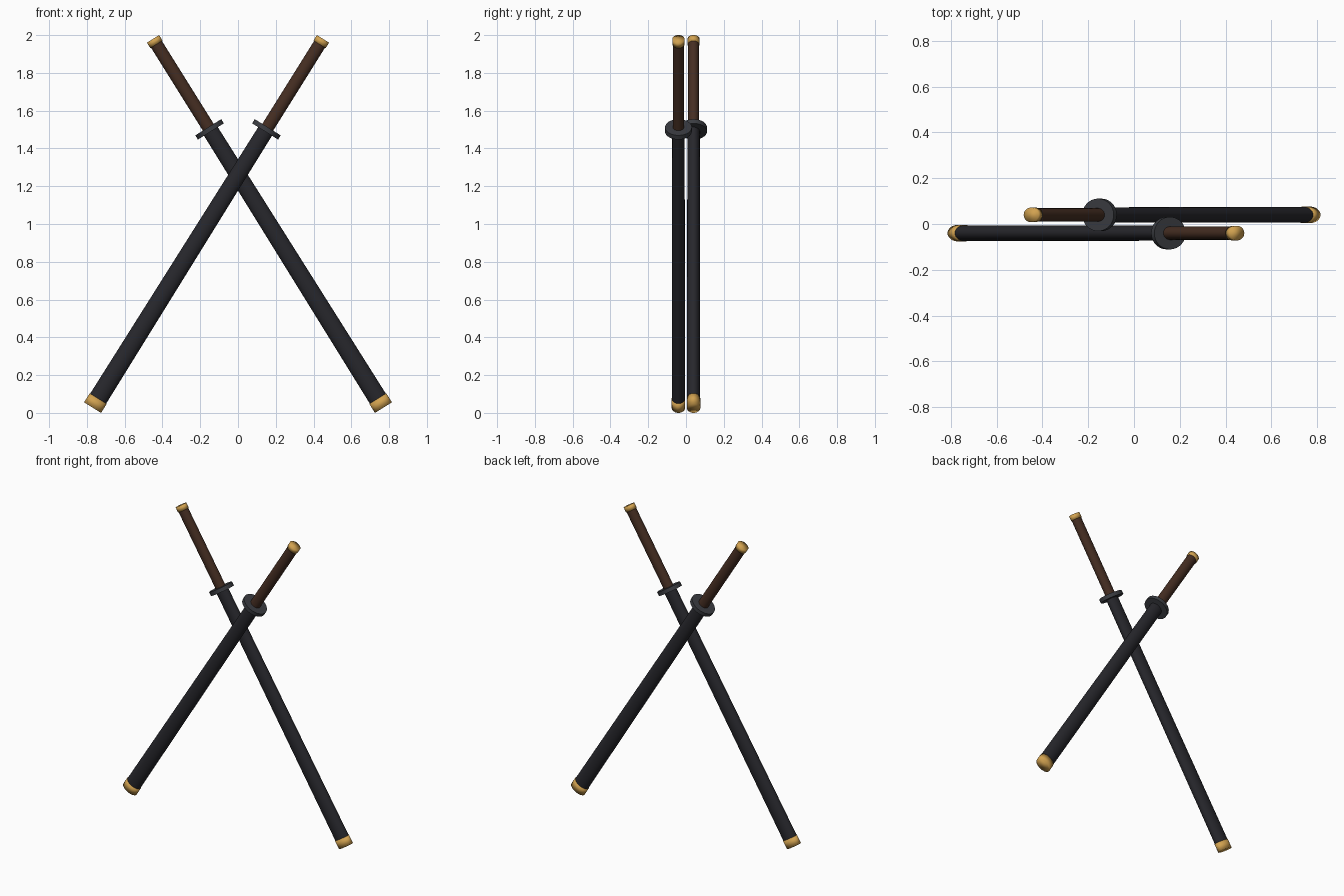
import bpy, bmesh, math
from mathutils import Matrix, Vector

if "Cube" in bpy.data.objects:
    bpy.data.objects.remove(bpy.data.objects["Cube"])

TILT = math.radians(32)


def material(name, rgb):
    m = bpy.data.materials.new(name)
    m.diffuse_color = (*rgb, 1)
    m.use_nodes = True
    m.node_tree.nodes["Principled BSDF"].inputs["Base Color"].default_value = m.diffuse_color
    return m


BLACK = material("black_lacquer", (0.020, 0.020, 0.025))
BROWN = material("brown_wrap", (0.060, 0.027, 0.016))
GOLD = material("gold", (0.64, 0.36, 0.08))
IRON = material("dark_iron", (0.043, 0.046, 0.054))


def oval_rod(name, s0, s1, r0, r1, mat, angle, place):
    """Closed oval rod along the sword axis; r0 and r1 are (in-plane, depth) radii."""
    bm = bmesh.new()
    n = 32
    rings = []
    for s, (rx, ry) in ((s0, r0), (s1, r1)):
        rings.append([bm.verts.new((rx * math.cos(2 * math.pi * i / n),
                                    ry * math.sin(2 * math.pi * i / n), s)) for i in range(n)])
    for i in range(n):
        j = (i + 1) % n
        bm.faces.new((rings[0][i], rings[0][j], rings[1][j], rings[1][i]))
    bm.faces.new(rings[0][::-1])
    bm.faces.new(rings[1])
    mesh = bpy.data.meshes.new(name)
    bm.to_mesh(mesh)
    bm.free()
    mesh.materials.append(mat)
    ob = bpy.data.objects.new(name, mesh)
    bpy.context.collection.objects.link(ob)
    ob.matrix_world = place
    bpy.context.view_layer.objects.active = ob
    ob.select_set(True)
    bpy.ops.object.shade_smooth_by_angle(angle=math.radians(angle))
    ob.select_set(False)


# Parts along the axis: name, start, end, start radii, end radii, material, smoothing angle
PARTS = [
    ("scabbard_tip", 0.0, 0.056, (0.053, 0.036), (0.053, 0.036), GOLD, 120),
    ("scabbard", 0.05, 1.728, (0.050, 0.0345), (0.043, 0.033), BLACK, 35),
    ("guard", 1.724, 1.75, (0.081, 0.071), (0.081, 0.071), IRON, 35),
    ("handle", 1.745, 2.275, (0.034, 0.029), (0.034, 0.029), BROWN, 35),
    ("pommel", 2.268, 2.302, (0.038, 0.032), (0.038, 0.032), GOLD, 120),
]

# Two crossed swords, one in front of the other
for label, side, y in (("front", 1, -0.04), ("back", -1, 0.04)):
    place = (Matrix.Translation(Vector((-0.77 * side, y, 0.028)))
             @ Matrix.Rotation(TILT * side, 4, 'Y'))
    for name, *args in PARTS:
        oval_rod(f"{label}_{name}", *args, place)
